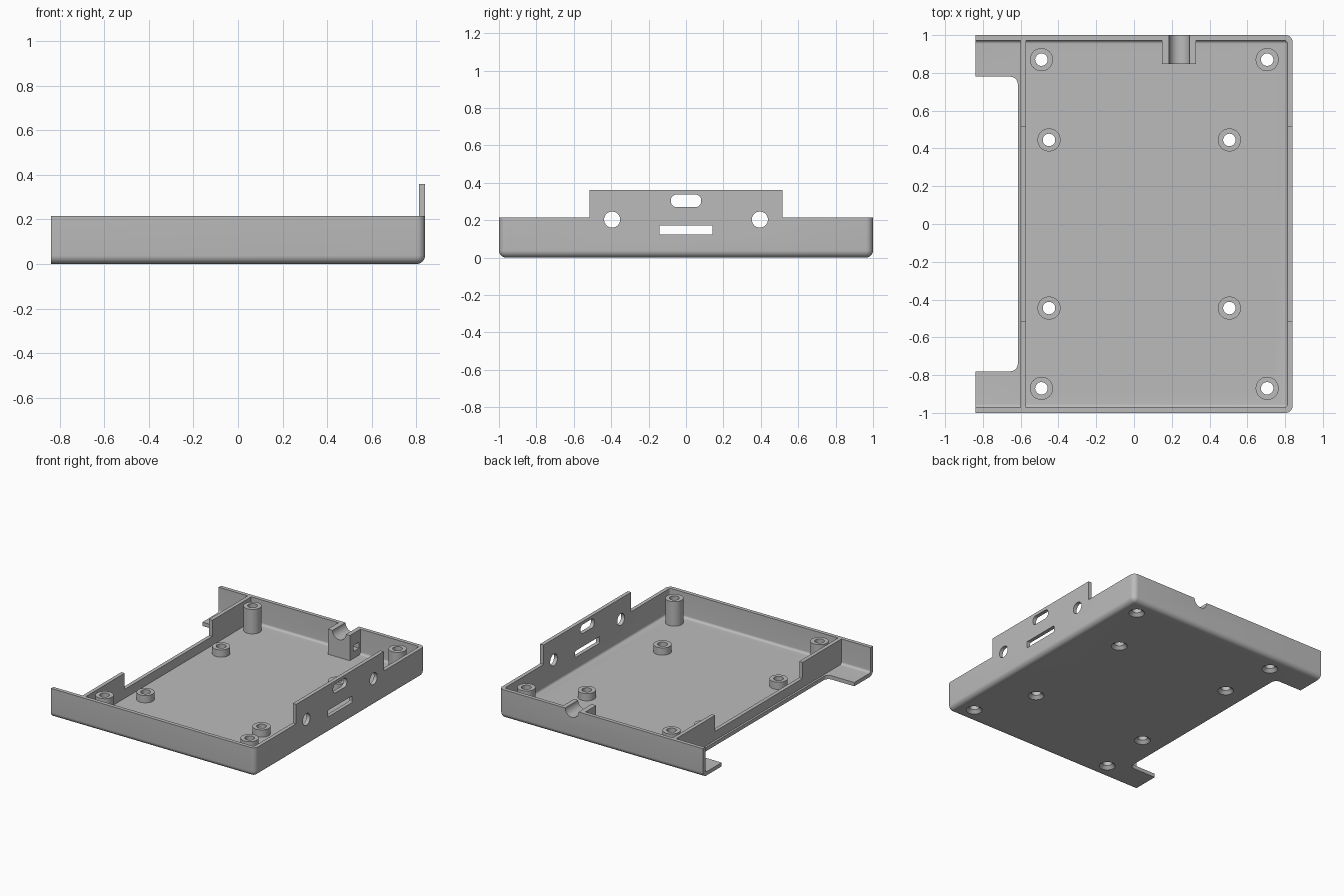
import bpy
import bmesh
import math
from mathutils import Matrix, Vector

default = bpy.data.objects.get("Cube")
if default:
    bpy.data.objects.remove(default, do_unlink=True)

grey = bpy.data.materials.new("plain grey")
grey.use_nodes = True
COLOUR = (0.5, 0.5, 0.5, 1)
grey.diffuse_color = COLOUR
grey.node_tree.nodes["Principled BSDF"].inputs["Base Color"].default_value = COLOUR

TOP, WALL, FLOOR = 0.215, 0.028, 0.028
TAB_TOP, TAB_HALF = 0.36, 0.515


def make(name, bm):
    bmesh.ops.recalc_face_normals(bm, faces=bm.faces)
    mesh = bpy.data.meshes.new(name)
    bm.to_mesh(mesh)
    bm.free()
    obj = bpy.data.objects.new(name, mesh)
    mesh.materials.append(grey)
    bpy.context.collection.objects.link(obj)
    return obj


def box(name, lo, hi, rounded=None, radius=0.0):
    """Box between two corners; edges picked by rounded(midpoint, direction) are filleted."""
    lo, hi = Vector(lo), Vector(hi)
    bm = bmesh.new()
    size = Matrix.Diagonal((*(hi - lo), 1))
    bmesh.ops.create_cube(bm, size=1, matrix=Matrix.Translation((lo + hi) / 2) @ size)
    if rounded:
        edges = []
        for e in bm.edges:
            a, b = (v.co for v in e.verts)
            if rounded((a + b) / 2, (b - a).normalized()):
                edges.append(e)
        bmesh.ops.bevel(bm, geom=edges, offset=radius, segments=8, profile=0.5,
                        affect='EDGES', clamp_overlap=True)
    return make(name, bm)


def rod(name, centre, r1, r2, length, axis='Z'):
    """Cylinder or cone along an axis, r1 at its low end."""
    turn = {'Z': Matrix(), 'X': Matrix.Rotation(math.pi / 2, 4, 'Y'),
            'Y': Matrix.Rotation(-math.pi / 2, 4, 'X')}[axis]
    bm = bmesh.new()
    bmesh.ops.create_cone(bm, cap_ends=True, segments=40, radius1=r1, radius2=r2,
                          depth=length, matrix=Matrix.Translation(centre) @ turn)
    return make(name, bm)


def cut(obj, cutters):
    """Subtract the cutters, bake the result and remove them."""
    for c in cutters:
        m = obj.modifiers.new("cut", 'BOOLEAN')
        m.operation, m.solver, m.object = 'DIFFERENCE', 'EXACT', c
    bpy.context.view_layer.update()
    graph = bpy.context.evaluated_depsgraph_get()
    baked = bpy.data.meshes.new_from_object(obj.evaluated_get(graph))
    obj.modifiers.clear()
    obj.data = baked
    for c in cutters:
        bpy.data.objects.remove(c, do_unlink=True)


def tray_edges(mid, d):
    """Bottom edges and right-hand upright corners, leaving the open end square."""
    if mid.x < -0.8:
        return False
    return abs(d.z) > 0.9 or mid.z < 0.1


def along_x(mid, d):
    return abs(d.x) > 0.9


def groove():
    return rod("groove_cutter", (0.24, 0.92, TOP), 0.055, 0.055, 0.4, 'Y')


# Tray shell, open at the left end, with a raised port panel on the right wall
tray = box("tray", (-0.84, -1, 0), (0.84, 1, TAB_TOP), tray_edges, 0.038)
cutters = [
    box("cavity", (-1, -1 + WALL, FLOOR), (0.84 - WALL, 1 - WALL, 1), tray_edges, 0.018),
    box("floor_notch", (-1, -0.78, -0.1), (-0.615, 0.78, 0.1),
        lambda mid, d: abs(d.z) > 0.9 and mid.x > -0.8, 0.04),
    groove(),
    box("upper_port", (0.7, -0.081, 0.27), (0.95, 0.081, 0.337), along_x, 0.03),
    box("lower_port", (0.7, -0.143, 0.123), (0.95, 0.143, 0.172), along_x, 0.006),
]
for side in (-1, 1):
    ys = sorted((side * TAB_HALF, side * 1.2))
    cutters.append(box("rim_cutter", (-1, ys[0], TOP), (1, ys[1], 1)))
    cutters.append(rod("round_port", (0.82, side * 0.395, 0.203), 0.043, 0.043, 0.2, 'X'))

# Screw positions: x, y, post height
screws = []
for side in (-1, 1):
    screws += [(-0.49, side * 0.87, 0.21), (0.705, side * 0.87, 0.21),
               (-0.45, side * 0.445, 0.082), (0.505, side * 0.445, 0.082)]
for x, y, _ in screws:
    cutters.append(rod("screw_hole", (x, y, 0), 0.033, 0.033, 0.2))
    cutters.append(rod("countersink", (x, y, 0), 0.077, 0.033, 0.044))
cut(tray, cutters)
parts = [tray]

# Hollow screw posts
for i, (x, y, h) in enumerate(screws):
    base = FLOOR - 0.002
    post = rod(f"screw_post_{i + 1}", (x, y, (base + h) / 2), 0.061, 0.061, h - base)
    cut(post, [rod("post_bore", (x, y, 0.1), 0.033, 0.033, 0.6)])
    parts.append(post)

# Inner partition, lowered between its two ends
partition = box("partition", (-0.6, -0.974, 0.02), (-0.572, 0.974, TOP))
cut(partition, [box("gap", (-0.8, -TAB_HALF, 0.095), (-0.4, TAB_HALF, 1))])
parts.append(partition)

# Cable clamp block on the back wall, with a cable groove and a tie slot
clamp = box("cable_clamp", (0.147, 0.847, 0.02), (0.328, 0.974, TOP))
cut(clamp, [groove(), box("tie_slot", (0, 0.89, 0.08), (0.5, 0.955, 0.125))])
parts.append(clamp)

# Smooth the round surfaces, keep hard edges
bpy.ops.object.select_all(action='DESELECT')
for p in parts:
    p.select_set(True)
bpy.context.view_layer.objects.active = tray
bpy.ops.object.shade_smooth_by_angle(angle=math.radians(30))
